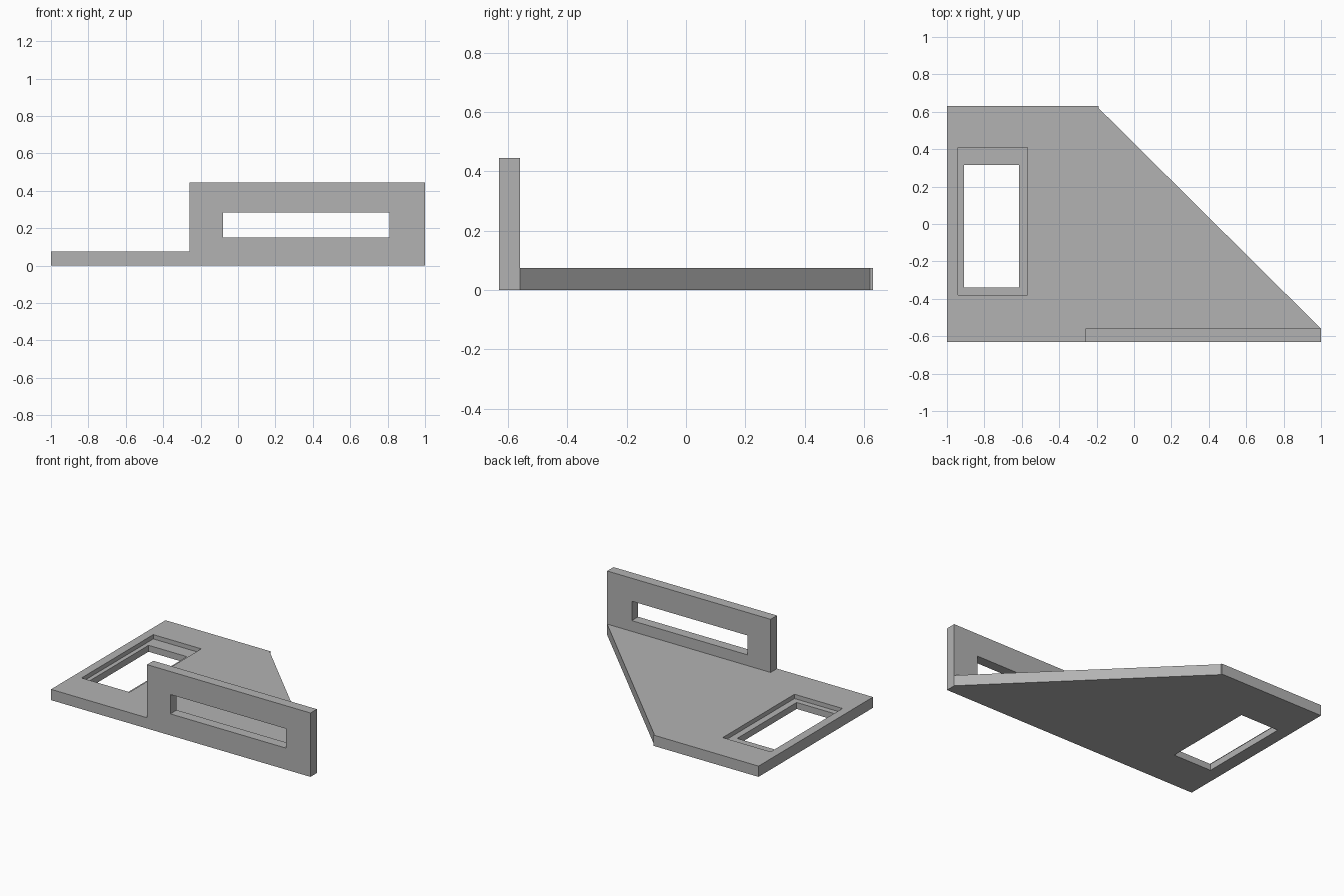
import bpy
import bmesh
from mathutils import Vector

cube = bpy.data.objects.get("Cube")
if cube:
    bpy.data.objects.remove(cube, do_unlink=True)

# Single matte grey
grey = bpy.data.materials.new("plain grey")
grey.use_nodes = True
colour = (0.45, 0.45, 0.45, 1)
grey.diffuse_color = colour
grey.node_tree.nodes["Principled BSDF"].inputs["Base Color"].default_value = colour


def prism(name, outline, z0, z1):
    """Extrude an XY outline from z0 up to z1."""
    bm = bmesh.new()
    face = bm.faces.new([bm.verts.new((x, y, z0)) for x, y in outline])
    grown = bmesh.ops.extrude_face_region(bm, geom=[face])["geom"]
    verts = [v for v in grown if isinstance(v, bmesh.types.BMVert)]
    bmesh.ops.translate(bm, vec=Vector((0, 0, z1 - z0)), verts=verts)
    bmesh.ops.recalc_face_normals(bm, faces=bm.faces)
    mesh = bpy.data.meshes.new(name)
    bm.to_mesh(mesh)
    bm.free()
    mesh.materials.append(grey)
    obj = bpy.data.objects.new(name, mesh)
    bpy.context.collection.objects.link(obj)
    return obj


def box(name, x0, x1, y0, y1, z0, z1):
    return prism(name, [(x0, y0), (x1, y0), (x1, y1), (x0, y1)], z0, z1)


def combine(target, tool, operation):
    """Apply a boolean and discard the tool."""
    tool.hide_render = True
    mod = target.modifiers.new(operation.lower(), "BOOLEAN")
    mod.operation = operation
    mod.solver = "EXACT"
    mod.object = tool
    bpy.context.view_layer.objects.active = target
    bpy.ops.object.modifier_apply(modifier=mod.name)
    bpy.data.objects.remove(tool, do_unlink=True)


FRONT, BACK, INNER = -0.63, 0.63, -0.56
THICK = 0.075

# Base plate with one slanted side
bracket = prism("bracket", [(-1, FRONT), (1, FRONT), (1, INNER),
                            (-0.19, 0.62), (-0.19, BACK), (-1, BACK)], 0, THICK)

# Upright front flange
combine(bracket, box("flange", -0.26, 1, FRONT, INNER, 0, 0.445), "UNION")

# Stepped window in the plate, then slot through the flange
combine(bracket, box("recess", -0.94, -0.57, -0.38, 0.41, 0.045, 0.2), "DIFFERENCE")
combine(bracket, box("window", -0.91, -0.615, -0.34, 0.315, -0.1, 0.2), "DIFFERENCE")
combine(bracket, box("slot", -0.08, 0.81, -0.8, -0.4, 0.15, 0.285), "DIFFERENCE")
